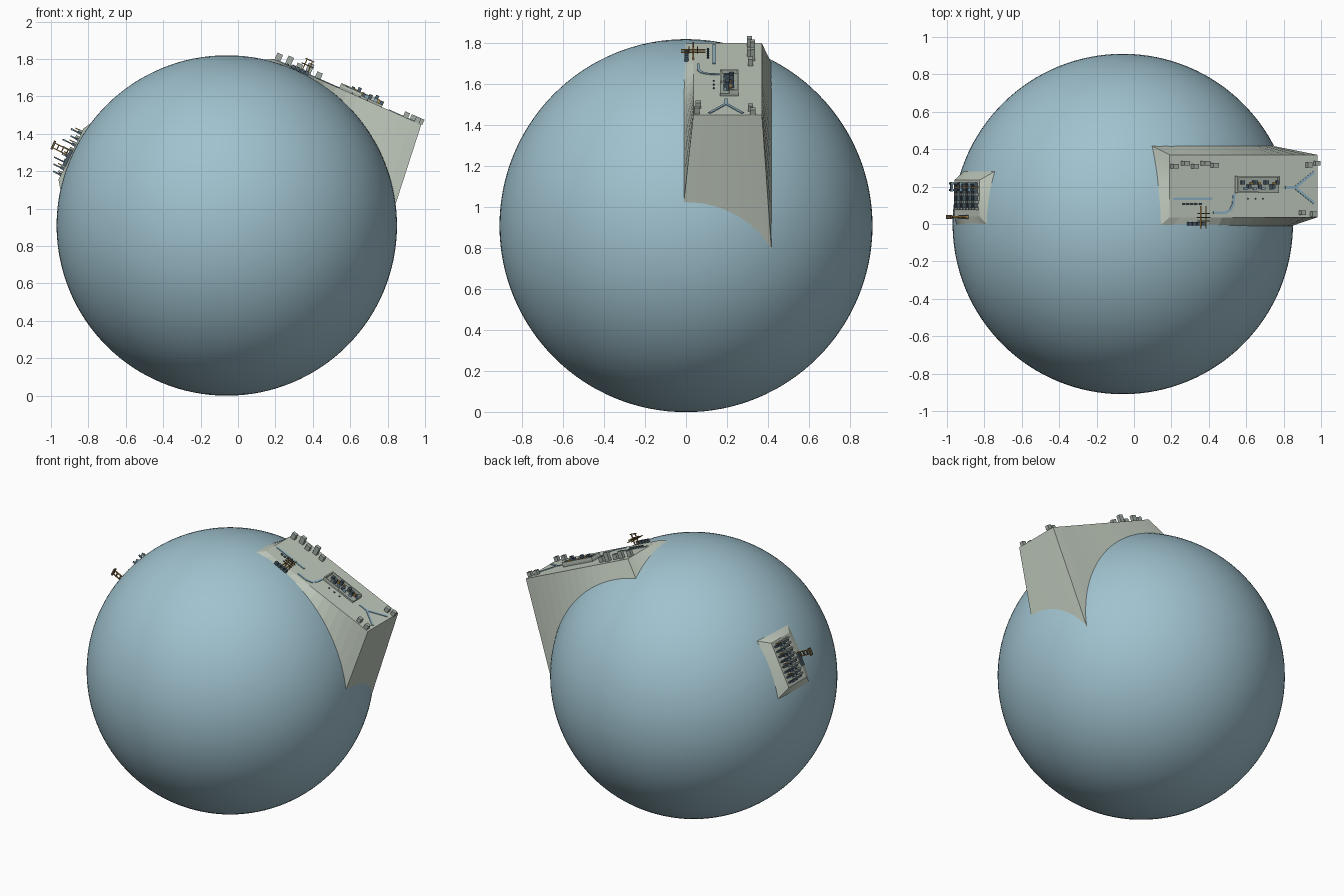
import bpy, bmesh, math
from mathutils import Matrix, Vector

cube = bpy.data.objects.get("Cube")
if cube:
    bpy.data.objects.remove(cube, do_unlink=True)


def material(name, rgb):
    m = bpy.data.materials.new(name)
    m.use_nodes = True
    m.diffuse_color = (*rgb, 1)
    m.node_tree.nodes["Principled BSDF"].inputs["Base Color"].default_value = (*rgb, 1)
    return m


OCEAN = material("ocean blue", (0.35, 0.54, 0.62))
SAGE = material("pale sage", (0.52, 0.58, 0.50))
GREY = material("block grey", (0.36, 0.41, 0.37))
BLUE = material("strip blue", (0.28, 0.46, 0.56))
SLATE = material("dark slate", (0.07, 0.11, 0.14))
ORANGE = material("amber", (0.52, 0.29, 0.07))
BROWN = material("dark brown", (0.13, 0.09, 0.05))

RADIUS = 0.91
CENTRE = Vector((-0.06, 0, RADIUS))


def finish(name, bm, mat, frame):
    bmesh.ops.recalc_face_normals(bm, faces=bm.faces)
    me = bpy.data.meshes.new(name)
    bm.to_mesh(me)
    bm.free()
    me.materials.append(mat)
    ob = bpy.data.objects.new(name, me)
    bpy.context.scene.collection.objects.link(ob)
    ob.matrix_world = frame
    return ob


def add_box(bm, x, y, z, sx, sy, sz, turn=0):
    """Box standing on height z, turned about its own upright axis."""
    mat = (Matrix.Translation((x, y, z + sz / 2)) @ Matrix.Rotation(turn, 4, 'Z')
           @ Matrix.Diagonal((sx, sy, sz, 1)))
    bmesh.ops.create_cube(bm, size=1, matrix=mat)


def boxes(name, frame, mat, items):
    bm = bmesh.new()
    for item in items:
        add_box(bm, *item)
    return finish(name, bm, mat, frame)


def strips(name, frame, mat, paths, width):
    """Flat painted ribbons that follow each path."""
    bm = bmesh.new()
    for path in paths:
        for (ax, ay), (bx, by) in zip(path, path[1:]):
            length = math.hypot(bx - ax, by - ay) + width * 0.4
            add_box(bm, (ax + bx) / 2, (ay + by) / 2, 0, length, width, 0.004,
                    math.atan2(by - ay, bx - ax))
    return finish(name, bm, mat, frame)


def platform(name, frame, hu, hv, flare=0.047, steps=14):
    """Flat deck whose flared skirt meets the globe surface."""
    c = frame.inverted() @ CENTRE
    corners = [(-1, -1), (1, -1), (1, 1), (-1, 1)]
    bm = bmesh.new()
    deck, foot = [], []
    for i, (ax, ay) in enumerate(corners):
        bx, by = corners[(i + 1) % 4]
        for s in range(steps):
            t = s / steps
            kx, ky = ax + (bx - ax) * t, ay + (by - ay) * t
            deck.append(bm.verts.new((kx * hu, ky * hv, 0)))
            x, y = kx * (hu + flare), ky * (hv + flare)
            drop = max(RADIUS ** 2 - (x - c.x) ** 2 - (y - c.y) ** 2, 0)
            foot.append(bm.verts.new((x, y, c.z + math.sqrt(drop) - 0.002)))
    bm.faces.new(deck)
    for i in range(len(deck)):
        j = (i + 1) % len(deck)
        bm.faces.new((deck[i], foot[i], foot[j], deck[j]))
    ob = finish(name, bm, SAGE, frame)
    if ob.data.polygons[0].normal.z < 0:
        ob.data.flip_normals()
    return ob


# Globe
bm = bmesh.new()
bmesh.ops.create_uvsphere(bm, u_segments=128, v_segments=64, radius=RADIUS)
globe = finish("globe", bm, OCEAN, Matrix.Translation(CENTRE))
for p in globe.data.polygons:
    p.use_smooth = True

# Large platform
big = Matrix.Translation((0.585, 0.203, 1.625)) @ Matrix.Rotation(math.radians(23.9), 4, 'Y')
platform("large_platform", big, 0.432, 0.167)


def at(x, y):
    """Plan position to deck position."""
    return (x - 0.585) / 0.914, y - 0.203


# Blocks at the back edge and the low corners
row = [(0.21, 0.31, 0.04), (0.265, 0.325, 0.05), (0.32, 0.31, 0.035),
       (0.37, 0.325, 0.06), (0.425, 0.315, 0.035)]
boxes("edge_blocks", big, GREY,
      [(*at(x, y), 0, 0.032, 0.024, h) for x, y, h in row])
corner_spots = [(0.93, 0.315), (0.972, 0.325), (0.895, 0.06), (0.955, 0.053)]
boxes("corner_blocks", big, GREY,
      [(*at(x, y), 0, 0.028, 0.026, 0.03) for x, y in corner_spots])

# Painted roads
strips("roads", big, BLUE, [
    [at(0.21, 0.136), at(0.415, 0.136)],
    [at(0.425, 0.06), at(0.485, 0.06), at(0.515, 0.075), at(0.53, 0.105), at(0.535, 0.16)],
    [at(0.81, 0.195), at(0.86, 0.195), at(0.96, 0.275)],
    [at(0.86, 0.195), at(0.96, 0.115)],
], 0.014)
boxes("deck_markers", big, SLATE,
      [(*at(0.265 + 0.022 * i, 0.107), 0, 0.014, 0.01, 0.008) for i in range(5)]
      + [(*at(0.61 + 0.04 * i, 0.135), 0, 0.008, 0.008, 0.006) for i in range(3)])

# Walled compound in the middle of the deck
cu, cv = at(0.655, 0.212)
boxes("compound_floor", big, GREY, [(cu, cv, 0, 0.25, 0.09, 0.012)])
boxes("compound_walls", big, SAGE, [
    (cu, cv + 0.041, 0.012, 0.25, 0.008, 0.018),
    (cu + 0.121, cv + 0.022, 0.012, 0.008, 0.045, 0.018),
    (cu - 0.121, cv, 0.012, 0.008, 0.09, 0.018),
    (cu - 0.06, cv - 0.041, 0.012, 0.12, 0.008, 0.012)])
boxes("compound_machines", big, SLATE,
      [(cu - 0.09 + 0.034 * i, cv + (-0.012 if i % 2 else 0.01), 0.012,
        0.018, 0.022, 0.016 + 0.01 * (i % 3)) for i in range(7)])
boxes("compound_tanks", big, BLUE,
      [(cu - 0.07 + 0.05 * i, cv - 0.022, 0.012, 0.02, 0.012, 0.014) for i in range(4)])
boxes("compound_lamps", big, ORANGE,
      [(cu - 0.04 + 0.045 * i, cv + 0.005, 0.012, 0.012, 0.01, 0.02) for i in range(4)])

# Mast with cross arms near the uphill front corner
mu, mv = at(0.355, 0.035)
boxes("mast_blocks", big, SLATE,
      [(mu - 0.065 + 0.026 * i, mv - 0.033, -0.03, 0.02, 0.02, 0.045) for i in range(4)])
boxes("mast_posts", big, ORANGE,
      [(mu + s * 0.016, mv, 0, 0.006, 0.006, 0.075) for s in (-1, 1)]
      + [(mu + s * 0.016, mv, 0.035, 0.006, 0.12, 0.006) for s in (-1, 1)])
boxes("mast_arms", big, BROWN,
      [(mu, mv + 0.02 * i, 0.04, 0.07, 0.005, 0.006) for i in (-1, 0, 1)]
      + [(mu, mv, 0.07, 0.05, 0.006, 0.006)])

# Small platform
small = Matrix.Translation((-0.8925, 0.1375, 1.2925)) @ Matrix.Rotation(math.radians(-63.8), 4, 'Y')
platform("small_platform", small, 0.153, 0.098)

# Rows of racks and tall posts
rows = [(i, -0.125 + 0.035 * i) for i in range(8)]
boxes("rack_bars", small, SLATE,
      [(u, 0.015, 0, 0.012, 0.13, 0.012 + 0.008 * (i % 2)) for i, u in rows])
boxes("rack_cabinets", small, GREY,
      [(u + 0.012, v, 0, 0.012, 0.014, 0.02)
       for i, u in rows for v in (-0.055, -0.02, 0.02)])
boxes("rack_posts", small, SLATE,
      [(u, v, 0, 0.008, 0.01, 0.045 + 0.015 * (i % 3))
       for i, u in rows for v in (0.045, 0.08)])
boxes("rack_caps", small, BLUE,
      [(u, 0.062, 0.03 + 0.015 * (i % 3), 0.01, 0.05, 0.008) for i, u in rows])
boxes("rack_lamps", small, ORANGE,
      [(u + 0.014, 0.06, 0, 0.006, 0.008, 0.04) for i, u in rows if i % 2])

# Twin rail crane standing out from the front edge
boxes("crane_rails", small, ORANGE,
      [(s * 0.014, -0.1, 0, 0.006, 0.008, 0.11) for s in (-1, 1)])
boxes("crane_ties", small, BROWN,
      [(0, -0.1, 0.02 + 0.028 * i, 0.034, 0.01, 0.006) for i in range(3)]
      + [(0, -0.1, 0.1, 0.05, 0.02, 0.012)])
boxes("crane_footing", small, SLATE, [(-0.03, -0.1, -0.02, 0.09, 0.02, 0.035)])
